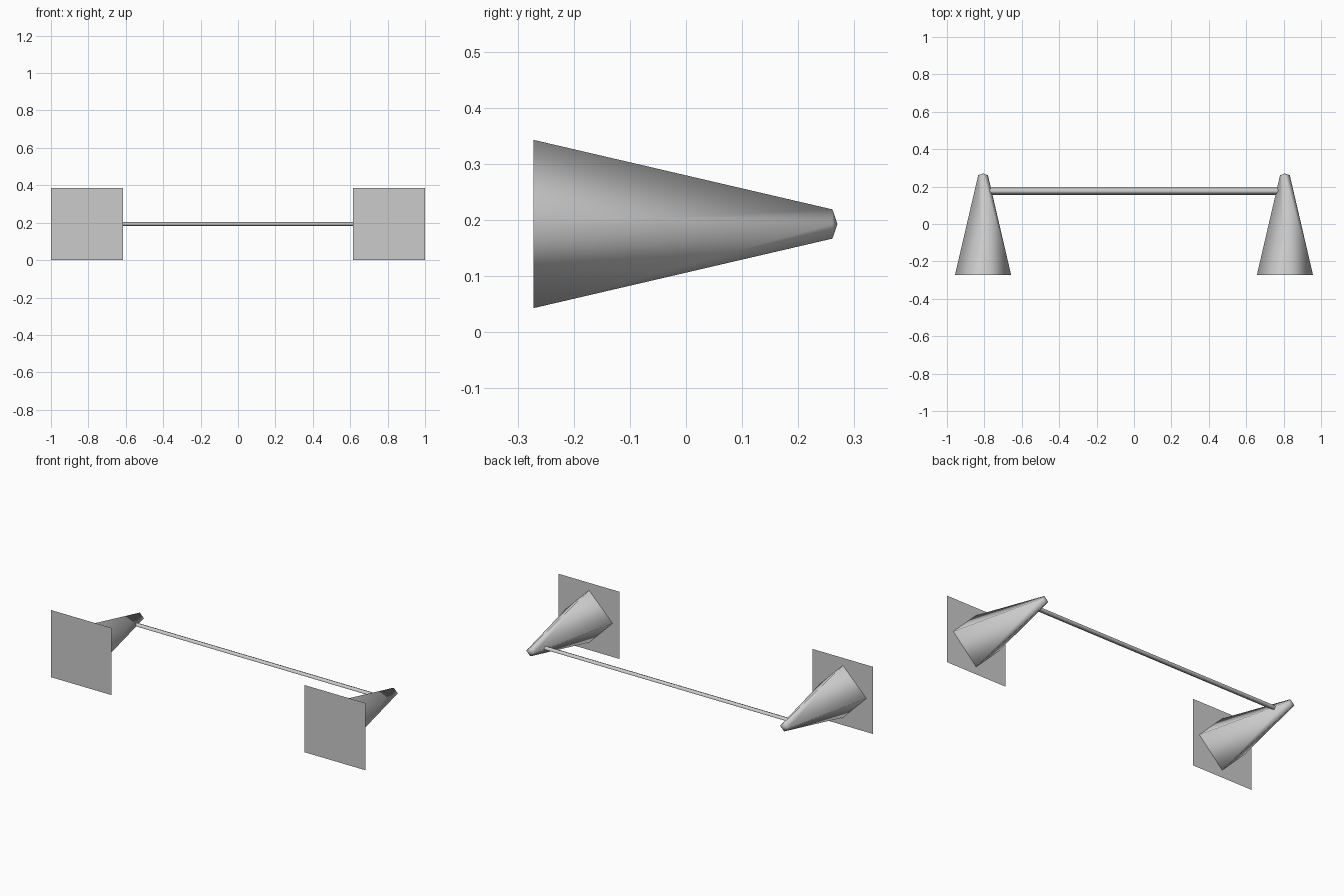
import bpy
import bmesh
from math import pi, cos, sin

cube = bpy.data.objects.get("Cube")
if cube:
    bpy.data.objects.remove(cube, do_unlink=True)

AXIS_X, AXIS_Z, FRONT = 0.807, 0.193, -0.272

metal = bpy.data.materials.new("light_grey_metal")
metal.use_nodes = True
metal.diffuse_color = (0.6, 0.6, 0.6, 1)
metal.node_tree.nodes["Principled BSDF"].inputs["Base Color"].default_value = (0.6, 0.6, 0.6, 1)


def finish(name, bm, smooth):
    bmesh.ops.recalc_face_normals(bm, faces=bm.faces)
    for face in bm.faces:
        face.smooth = smooth
    mesh = bpy.data.meshes.new(name)
    bm.to_mesh(mesh)
    bm.free()
    mesh.materials.append(metal)
    obj = bpy.data.objects.new(name, mesh)
    bpy.context.collection.objects.link(obj)
    return obj


def diamond(bm, place, a, b):
    """Four-cornered ring; place maps section coordinates into space."""
    return [bm.verts.new(place(a * cos(i * pi / 2), b * sin(i * pi / 2))) for i in range(4)]


def bridge(bm, r1, r2):
    for i in range(4):
        j = (i + 1) % 4
        bm.faces.new((r1[i], r1[j], r2[j], r2[i]))


for side, sx in (("left", 1), ("right", -1)):
    x = sx * AXIS_X

    # Thin square wall plate
    bm = bmesh.new()
    h = 0.193
    bm.faces.new([bm.verts.new((x + u * h, FRONT, AXIS_Z + v * h))
                  for u, v in ((-1, -1), (1, -1), (1, 1), (-1, 1))])
    finish(side + "_plate", bm, False)

    # Four-sided tapering post with a blunt point
    bm = bmesh.new()
    base = diamond(bm, lambda u, v: (x + u, FRONT, AXIS_Z + v), 0.15, 0.15)
    neck = diamond(bm, lambda u, v: (x + u, 0.261, AXIS_Z + v), 0.026, 0.026)
    tip = bm.verts.new((x, 0.27, AXIS_Z))
    bridge(bm, base, neck)
    for i in range(4):
        bm.faces.new((neck[i], neck[(i + 1) % 4], tip))
    finish(side + "_post", bm, True)

# Slim rail joining the posts
bm = bmesh.new()
ends = [diamond(bm, lambda u, v: (ex, 0.176 + u, AXIS_Z + v), 0.02, 0.01)
        for ex in (-0.785, 0.785)]
bridge(bm, *ends)
finish("rail", bm, True)
